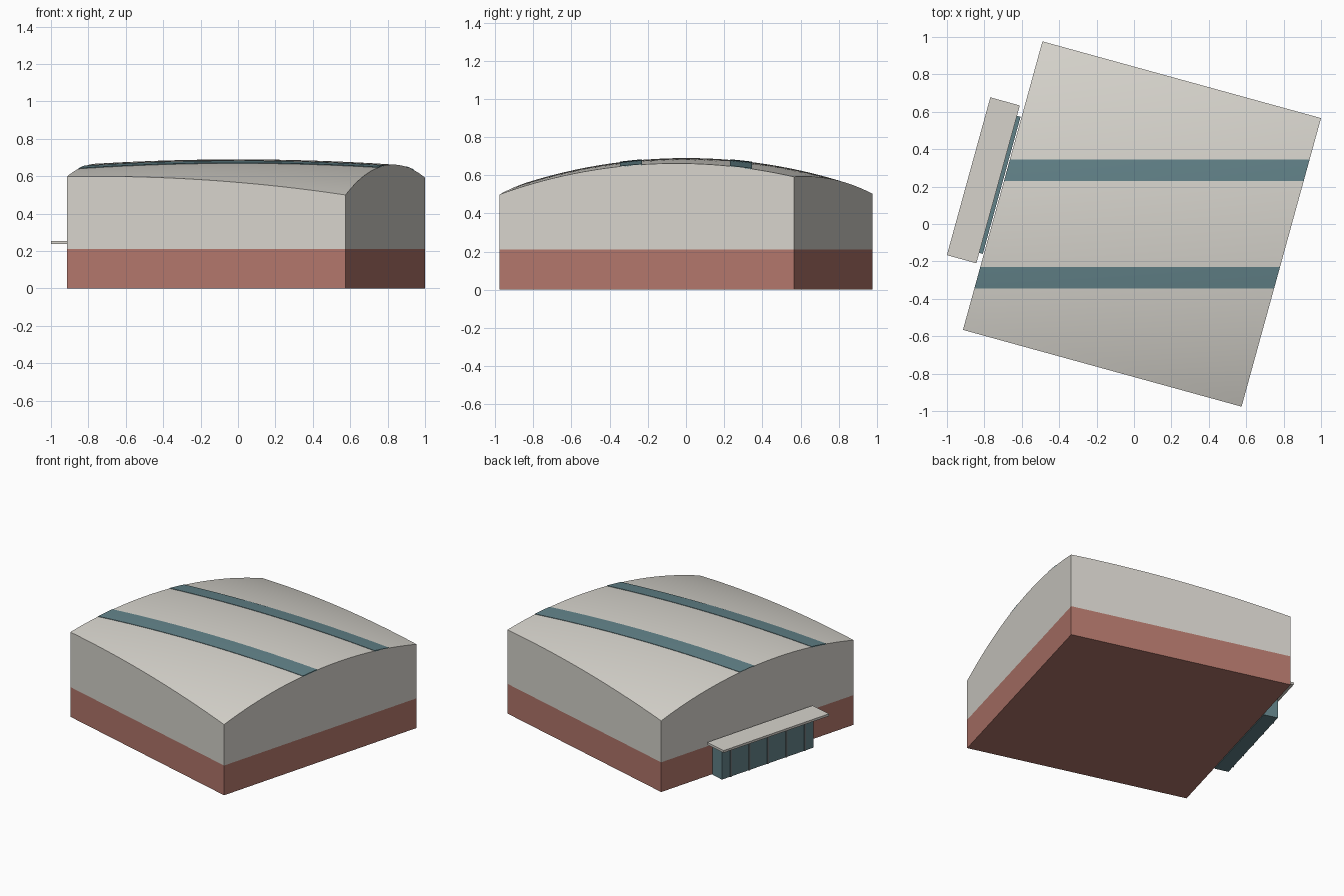
import bpy, bmesh, math
from mathutils import Vector

if "Cube" in bpy.data.objects:
    bpy.data.objects.remove(bpy.data.objects["Cube"])

# Site frame: the footprint is turned against the world axes
ANG = math.radians(-15.4)
C = Vector((0.0427, 0.0))
U = Vector((math.cos(ANG), math.sin(ANG)))
V = Vector((-math.sin(ANG), math.cos(ANG)))
HU, HV = 0.7725, 0.80
WALL_TOP_GAP = 0.013


def material(name, rgb):
    m = bpy.data.materials.new(name)
    m.diffuse_color = (*rgb, 1)
    m.use_nodes = True
    m.node_tree.nodes["Principled BSDF"].inputs["Base Color"].default_value = m.diffuse_color
    return m


BRICK = material("brick", (0.44, 0.18, 0.145))
PLASTER = material("plaster", (0.67, 0.65, 0.60))
GLASS = material("glass", (0.12, 0.22, 0.245))
FRAME = material("frame", (0.16, 0.19, 0.20))


def site(u, v):
    return C + U * u + V * v


def roof_z(p):
    # shallow dome whose main arch follows the world y axis
    r = 2.78
    return 0.69 - 0.04 * p.x ** 2 - (r - math.sqrt(r * r - p.y ** 2))


def slab(name, o, a, b, low, high, mat, nu=1, nv=1, smooth=False):
    """Parallelogram block from o along a and b, between two height functions."""
    bm = bmesh.new()
    bmesh.ops.create_grid(bm, x_segments=nu, y_segments=nv, size=0.5)
    for w in bm.verts:
        p = o + a * (w.co.x + 0.5) + b * (w.co.y + 0.5)
        w.co = (p.x, p.y, low(p))
    ext = bmesh.ops.extrude_face_region(bm, geom=bm.faces[:], use_keep_orig=True)
    for w in ext["geom"]:
        if isinstance(w, bmesh.types.BMVert):
            w.co.z = high(w.co)
    bmesh.ops.recalc_face_normals(bm, faces=bm.faces[:])
    me = bpy.data.meshes.new(name)
    bm.to_mesh(me)
    bm.free()
    ob = bpy.data.objects.new(name, me)
    bpy.context.collection.objects.link(ob)
    me.materials.append(mat)
    if smooth:
        bpy.ops.object.select_all(action="DESELECT")
        ob.select_set(True)
        bpy.context.view_layer.objects.active = ob
        bpy.ops.object.shade_smooth_by_angle(angle=math.radians(30))
    return ob


def box(name, u0, u1, v0, v1, z0, z1, mat):
    return slab(name, site(u0, v0), U * (u1 - u0), V * (v1 - v0),
                lambda p: z0, lambda p: z1, mat)


# Brick plinth
box("brick_base", -HU, HU, -HV, HV, 0, 0.21, BRICK)

# Upper walls and curved roof shell
corner, across, along = site(-HU, -HV), U * 2 * HU, V * 2 * HV
slab("upper_walls", corner, across, along, lambda p: 0.21,
     lambda p: roof_z(p) - WALL_TOP_GAP, PLASTER, 28, 28, True)
slab("roof", corner, across, along, lambda p: roof_z(p) - WALL_TOP_GAP,
     roof_z, PLASTER, 28, 28, True)

# Skylight strips run along world x, cut off at the slanted roof edges
slope = V.x / V.y
width = 2 * HU / U.x
for side, y0 in (("back", 0.23), ("front", -0.345)):
    # west roof edge at height y0, then straight across to the east edge
    start = site(-HU, 0)
    o = Vector((start.x + (y0 - start.y) * slope, y0))
    slab("skylight_" + side, o, Vector((width, 0)), Vector((0.115 * slope, 0.115)),
         lambda p: roof_z(p) - 0.004, lambda p: roof_z(p) + 0.003, GLASS, 28, 4, True)

# Glazed entrance with mullions and a flat canopy
box("entrance_glass", -0.875, -0.778, -0.38, 0.38, 0, 0.237, GLASS)
for i in range(-2, 3):
    v = i * 0.154
    box(f"mullion_{i + 3}", -0.880, -0.872, v - 0.006, v + 0.006, 0, 0.237, FRAME)
box("canopy", -0.9615, -0.798, -0.4375, 0.4375, 0.237, 0.253, PLASTER)
